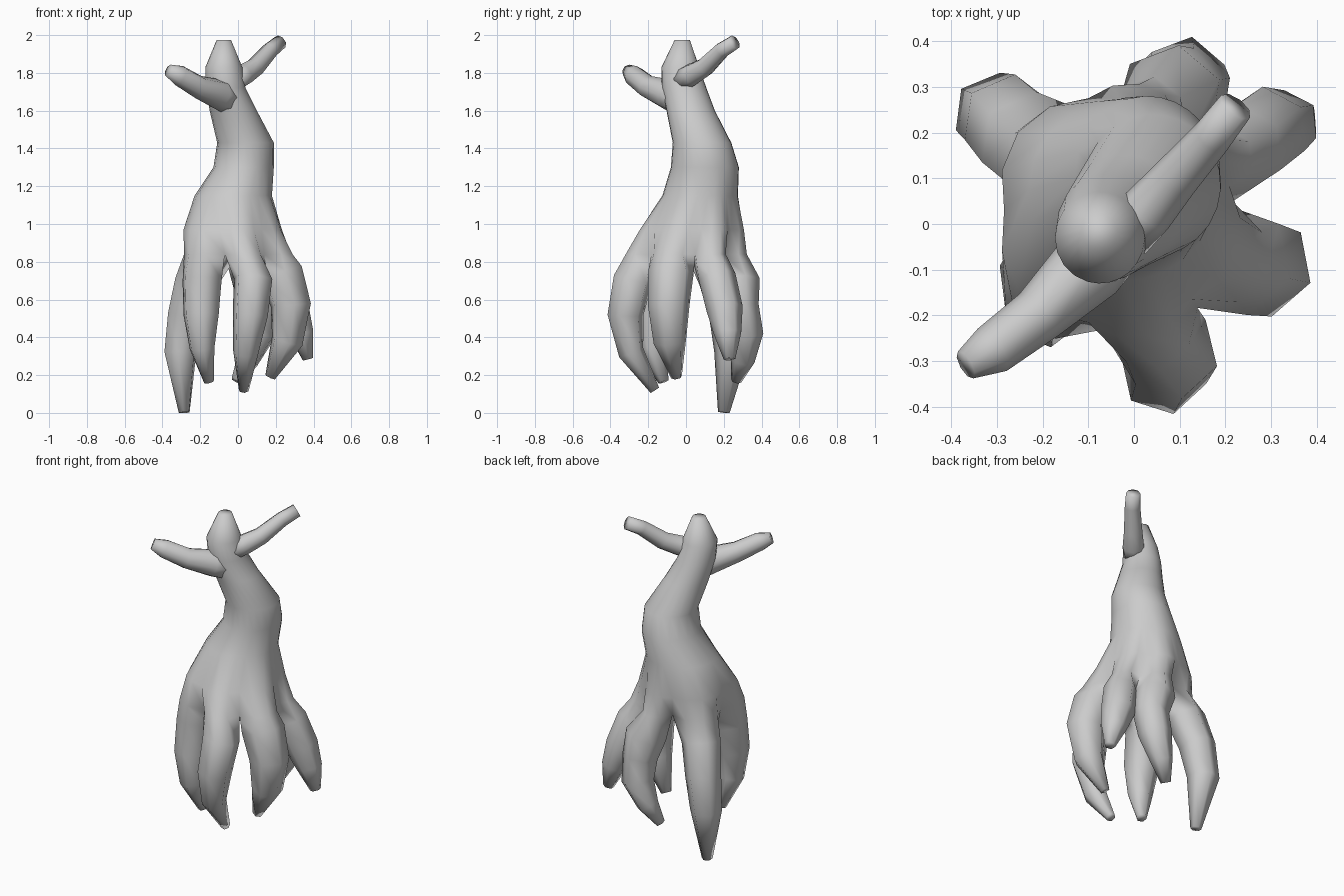
import bpy, bmesh, math
from mathutils import Vector

if "Cube" in bpy.data.objects:
    bpy.data.objects.remove(bpy.data.objects["Cube"])


def ring_frame(pts, i, out):
    """Two axes square to the path at point i; the first leans towards 'out'."""
    t = (pts[min(i + 1, len(pts) - 1)] - pts[max(i - 1, 0)]).normalized()
    o = (out - t * out.dot(t)).normalized()
    return o, o.cross(t)


def ring(bm, c, o, s, r, angles):
    return [bm.verts.new(c + r * (math.cos(a) * o + math.sin(a) * s)) for a in angles]


def bridge(bm, a, b):
    n = len(a)
    for i in range(n):
        bm.faces.new((a[i], a[(i + 1) % n], b[(i + 1) % n], b[i]))


def finish(bm, name):
    bmesh.ops.recalc_face_normals(bm, faces=bm.faces)
    me = bpy.data.meshes.new(name)
    bm.to_mesh(me)
    bm.free()
    ob = bpy.data.objects.new(name, me)
    bpy.context.collection.objects.link(ob)
    bpy.ops.object.select_all(action='DESELECT')
    ob.select_set(True)
    bpy.context.view_layer.objects.active = ob
    bpy.ops.object.shade_smooth_by_angle(angle=math.radians(120))


def branch(name, path):
    bm = bmesh.new()
    pts = [Vector(p[:3]) for p in path]
    angles = [math.tau * k / 8 for k in range(8)]
    rings = []
    for i, p in enumerate(path):
        o, s = ring_frame(pts, i, Vector((0, 0, 1)))
        rings.append(ring(bm, pts[i], o, s, p[3], angles))
    for a, b in zip(rings, rings[1:]):
        bridge(bm, a, b)
    bm.faces.new(rings[0])
    bm.faces.new(rings[-1])
    finish(bm, name)


# Trunk sections: centre x, y, z, radius x, radius y, lobe strength
trunk = [(-.075, -.02, 1.975, .038, .04, 0), (-.075, -.03, 1.83, .098, .1, 0),
         (-.065, -.01, 1.72, .105, .118, 0), (-.025, .025, 1.6, .125, .128, 0),
         (.04, .085, 1.43, .15, .155, 0), (.03, .1, 1.3, .16, .18, 0),
         (-.025, .075, 1.15, .205, .2, 0), (-.035, .03, .97, .265, .27, .1),
         (-.01, .0, .84, .282, .292, .3)]

# Roots, counter-clockwise: start angle of sector, then x, y, z, radius down the path
roots = [
    (12, [(.235, .165, .72, .095), (.29, .205, .55, .093), (.335, .22, .42, .07), (.37, .23, .285, .03)]),
    (55, [(.08, .275, .7, .113), (.115, .285, .56, .098), (.11, .315, .42, .092), (.05, .3, .28, .062), (-.01, .265, .17, .028)]),
    (105, [(-.23, .18, .7, .108), (-.275, .225, .52, .1), (-.305, .24, .32, .088), (-.285, .2, .002, .03)]),
    (180, [(-.19, -.135, .7, .108), (-.195, -.17, .52, .097), (-.19, -.175, .34, .068), (-.155, -.12, .165, .028)]),
    (255, [(.08, -.28, .71, .102), (.065, -.32, .52, .094), (.04, -.29, .32, .067), (.03, -.165, .12, .026)]),
    (310, [(.228, -.08, .74, .117), (.28, -.092, .57, .108), (.26, -.085, .38, .085), (.17, -.05, .19, .028)]),
]

# Trunk and roots as one continuous skin, four edges per root sector
bm = bmesh.new()
starts = [r[0] for r in roots] + [372]
spokes = [(math.radians(a + (b - a) * k / 4), math.sin(math.pi * k / 4))
          for a, b in zip(starts, starts[1:]) for k in range(4)]
rings = []
for x, y, z, rx, ry, lobe in trunk:
    rings.append([bm.verts.new((x + rx * (1 + lobe * (w - .6)) * math.cos(a),
                                y + ry * (1 + lobe * (w - .6)) * math.sin(a), z))
                  for a, w in spokes])
for a, b in zip(rings, rings[1:]):
    bridge(bm, a, b)
bm.faces.new(rings[0])

hub = bm.verts.new((0, .02, .84))
hexagon = [math.radians(-120 + 60 * j) for j in range(6)]
for k, (start, path) in enumerate(roots):
    pts = [Vector(p[:3]) for p in path]
    mid = math.radians((starts[k] + starts[k + 1]) / 2)
    out = Vector((math.cos(mid), math.sin(mid), 0))
    prev = [rings[-1][(4 * k + j) % 24] for j in range(5)] + [hub]
    for i, p in enumerate(path):
        o, s = ring_frame(pts, i, out)
        cur = ring(bm, pts[i], o, s, p[3] * 1.04, hexagon)
        bridge(bm, prev, cur)
        prev = cur
    bm.faces.new(prev)
finish(bm, "trunk_and_roots")

# Two side branches near the crown
branch("right_branch", [(-.02, -.02, 1.765, .064), (.03, .03, 1.79, .06), (.09, .1, 1.83, .052),
                        (.17, .19, 1.92, .044), (.222, .257, 1.962, .04)])
branch("left_branch", [(-.04, -.015, 1.655, .085), (-.1, -.095, 1.685, .082), (-.21, -.2, 1.725, .062),
                       (-.31, -.275, 1.785, .056), (-.368, -.308, 1.812, .034)])
